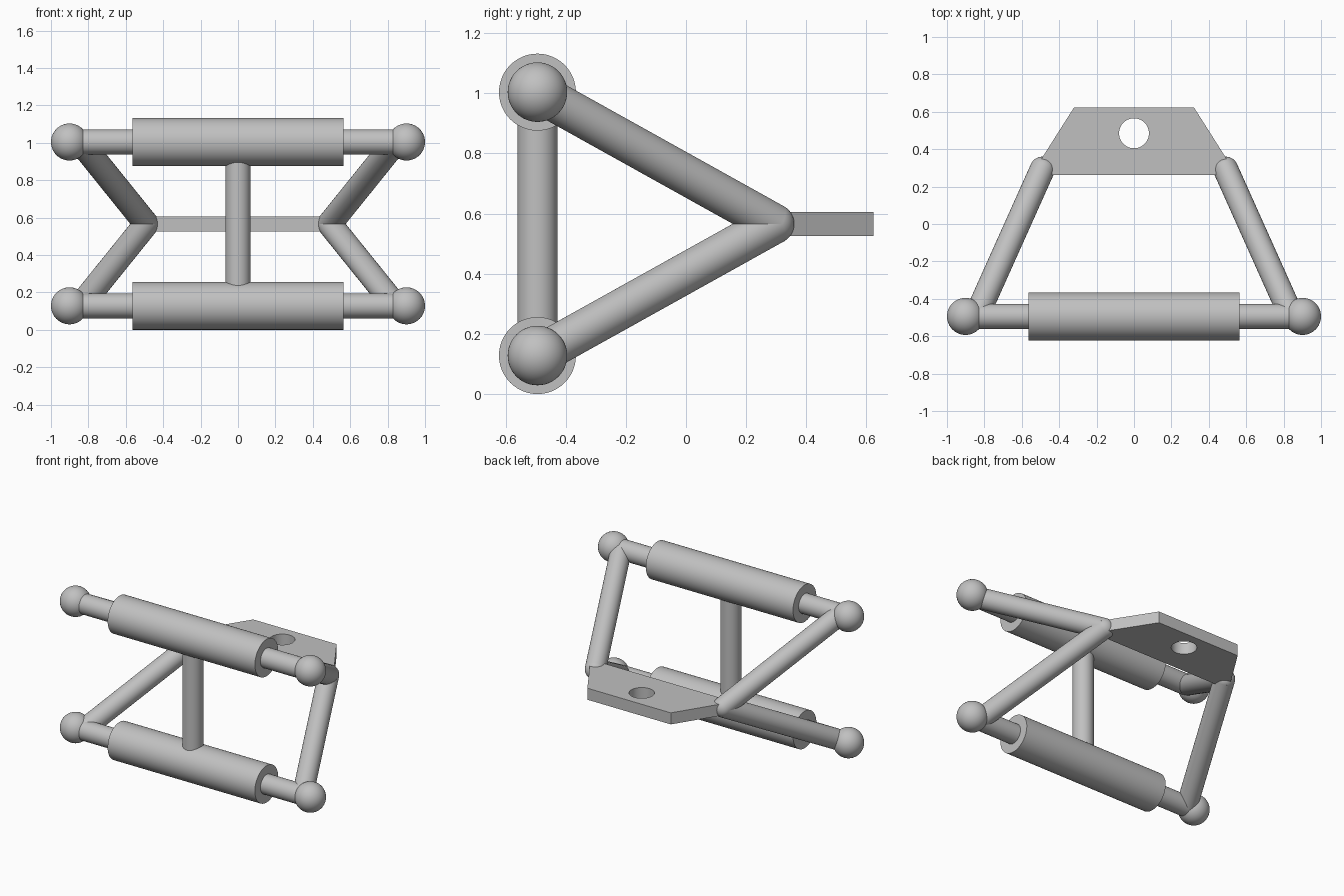
import bpy, bmesh, math
from mathutils import Vector

if "Cube" in bpy.data.objects:
    bpy.data.objects.remove(bpy.data.objects["Cube"], do_unlink=True)

# Single plain metal colour
grey = bpy.data.materials.new("light_grey")
grey.use_nodes = True
colour = (0.53, 0.53, 0.53, 1)
grey.diffuse_color = colour
grey.node_tree.nodes["Principled BSDF"].inputs["Base Color"].default_value = colour

ROD_Y = -0.494
LOW_Z, HIGH_Z = 0.128, 1.004
ROD_R, SLEEVE_R, BALL_R = 0.067, 0.128, 0.099
BALL_X = 0.901


def finish(name, smooth=True):
    ob = bpy.context.object
    ob.name = name
    ob.data.materials.append(grey)
    if smooth:
        bpy.ops.object.shade_smooth_by_angle(angle=math.radians(35))
    return ob


def bar(name, start, end, radius):
    a, b = Vector(start), Vector(end)
    d = b - a
    bpy.ops.mesh.primitive_cylinder_add(
        vertices=48, radius=radius, depth=d.length, location=(a + b) / 2,
        rotation=d.to_track_quat('Z', 'Y').to_euler())
    return finish(name)


def ball(name, centre, radius):
    bpy.ops.mesh.primitive_uv_sphere_add(
        segments=48, ring_count=24, radius=radius, location=centre)
    return finish(name)


# Two parallel rods with thick sleeves, ball ends and slanted arms
apex_z = (LOW_Z + HIGH_Z) / 2
for level, z in (("lower", LOW_Z), ("upper", HIGH_Z)):
    bar(level + "_rod", (-BALL_X, ROD_Y, z), (BALL_X, ROD_Y, z), ROD_R)
    bar(level + "_sleeve", (-0.565, ROD_Y, z), (0.565, ROD_Y, z), SLEEVE_R)
    for side, s in (("left", 1), ("right", -1)):
        ball(f"{level}_{side}_ball", (s * BALL_X, ROD_Y, z), BALL_R)
        bar(f"{level}_{side}_arm", (s * 0.843, ROD_Y, z), (s * 0.49, 0.293, apex_z), ROD_R)

# Rounded joints where the arms meet
for side, s in (("left", 1), ("right", -1)):
    ball(side + "_arm_joint", (s * 0.49, 0.293, apex_z), ROD_R)

# Upright post between the sleeves
bar("centre_post", (0, ROD_Y, LOW_Z + 0.08), (0, ROD_Y, HIGH_Z - 0.08), ROD_R)

# Tapered mounting plate
outline = [(-0.55, 0.262), (0.55, 0.262), (0.32, 0.624), (-0.32, 0.624)]
bm = bmesh.new()
face = bm.faces.new([bm.verts.new((x, y, apex_z - 0.04)) for x, y in outline])
top = bmesh.ops.extrude_face_region(bm, geom=[face])["geom"]
bmesh.ops.translate(bm, vec=(0, 0, 0.08),
                    verts=[v for v in top if isinstance(v, bmesh.types.BMVert)])
bmesh.ops.recalc_face_normals(bm, faces=bm.faces)
mesh = bpy.data.meshes.new("mounting_plate")
bm.to_mesh(mesh)
bm.free()
plate = bpy.data.objects.new("mounting_plate", mesh)
bpy.context.collection.objects.link(plate)
mesh.materials.append(grey)

# Round bolt hole through the plate
hole = bar("hole_cutter", (0, 0.485, apex_z - 0.2), (0, 0.485, apex_z + 0.2), 0.08)
hole.hide_render = True
cut = plate.modifiers.new("bolt_hole", 'BOOLEAN')
cut.operation = 'DIFFERENCE'
cut.solver = 'EXACT'
cut.object = hole
bpy.ops.object.select_all(action='DESELECT')
plate.select_set(True)
bpy.context.view_layer.objects.active = plate
bpy.ops.object.modifier_apply(modifier=cut.name)
bpy.data.objects.remove(hole, do_unlink=True)
bpy.ops.object.shade_smooth_by_angle(angle=math.radians(30))
